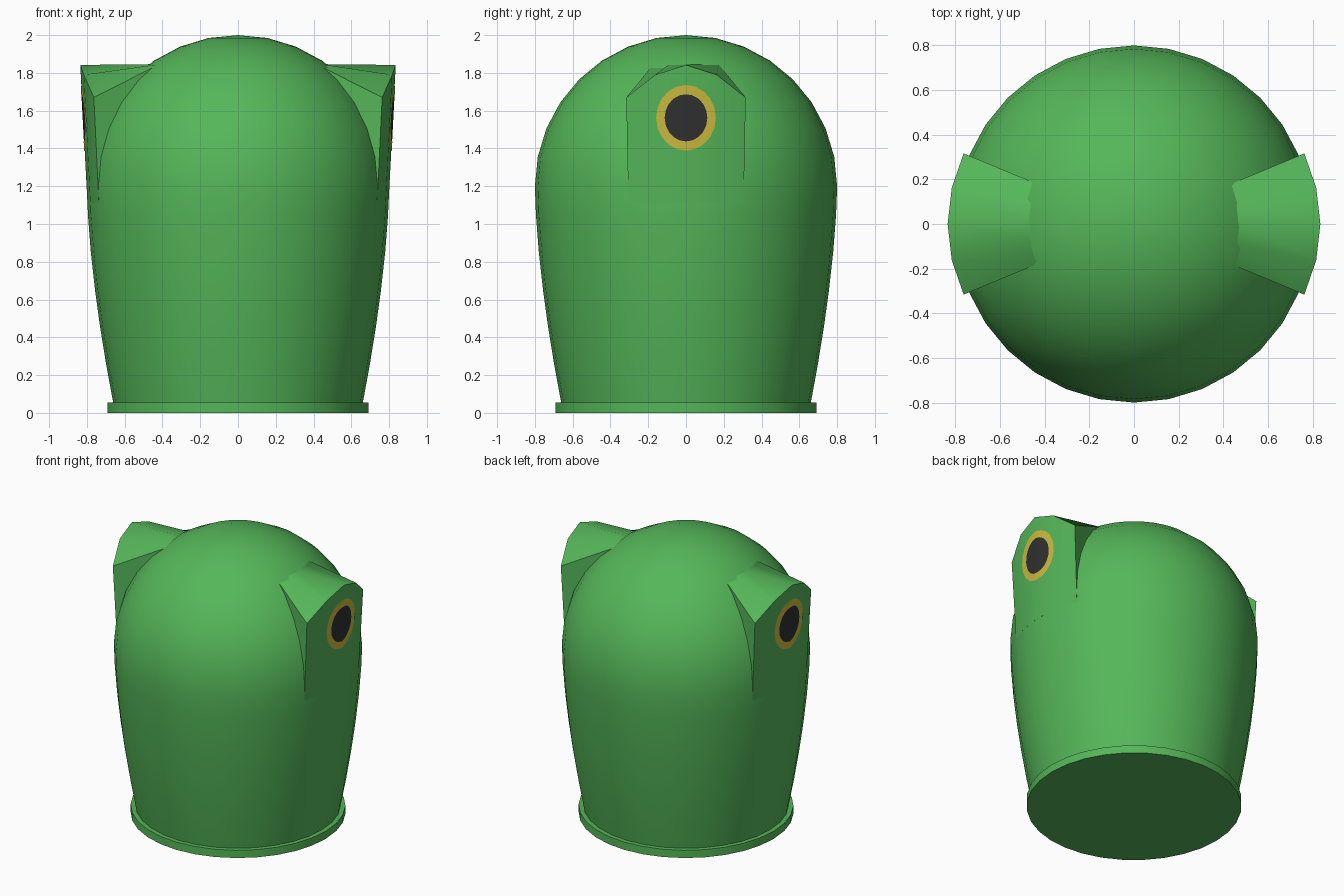
import bpy, bmesh, math

if "Cube" in bpy.data.objects:
    bpy.data.objects.remove(bpy.data.objects["Cube"])

SEG = 32
STEP = 2 * math.pi / SEG


def material(name, color):
    m = bpy.data.materials.new(name)
    m.diffuse_color = color
    m.use_nodes = True
    m.node_tree.nodes["Principled BSDF"].inputs["Base Color"].default_value = m.diffuse_color
    return m


GREEN = material("green", (0.09, 0.47, 0.10, 1))
YELLOW = material("yellow", (0.60, 0.50, 0.05, 1))
BLACK = material("black", (0.03, 0.03, 0.03, 1))


def add_object(name, verts, faces, mat, angle=35, fix_normals=True):
    me = bpy.data.meshes.new(name)
    me.from_pydata(verts, [], faces)
    if fix_normals:
        bm = bmesh.new()
        bm.from_mesh(me)
        bmesh.ops.recalc_face_normals(bm, faces=bm.faces)
        bm.to_mesh(me)
        bm.free()
    me.materials.append(mat)
    ob = bpy.data.objects.new(name, me)
    bpy.context.collection.objects.link(ob)
    bpy.ops.object.select_all(action='DESELECT')
    ob.select_set(True)
    bpy.context.view_layer.objects.active = ob
    bpy.ops.object.shade_smooth_by_angle(angle=math.radians(angle))
    return ob


def lathe(name, profile, mat):
    """Revolve (radius, z) points about z and close both ends."""
    verts = [(r * math.cos(i * STEP), r * math.sin(i * STEP), z)
             for r, z in profile for i in range(SEG)]
    faces = [(k * SEG + i, k * SEG + (i + 1) % SEG,
              (k + 1) * SEG + (i + 1) % SEG, (k + 1) * SEG + i)
             for k in range(len(profile) - 1) for i in range(SEG)]
    last = (len(profile) - 1) * SEG
    faces.append(tuple(range(SEG)))
    top = len(verts)
    verts.append((0, 0, 2.0 if profile[-1][1] > 1 else profile[-1][1]))
    faces += [(last + i, last + (i + 1) % SEG, top) for i in range(SEG)]
    return add_object(name, verts, faces, mat)


# Body: tapering barrel that runs into a hemispherical dome
barrel = [(0.8 - 0.14 * ((1.2 - z) / 1.15) ** 1.6, z)
          for z in (0.04, 0.25, 0.45, 0.65, 0.85, 1.05)]
dome = [(0.8 * math.cos(k * STEP), 1.2 + 0.8 * math.sin(k * STEP)) for k in range(8)]
lathe("body", barrel + dome, GREEN)

# Base rim
lathe("base_rim", [(0.692, 0), (0.692, 0.055)], GREEN)


def hood_radius(z):
    return 0.797 + 0.052 * (z - 1.11)


def hood(name, s):
    verts, faces = [], []
    tops = (1.67, 1.79, 1.842, 1.79, 1.67)
    for k, top in enumerate(tops):
        a = (k - 2) * STEP
        for r, z in ((hood_radius(1.11), 1.11), (hood_radius(top), top),
                     (0.45, 1.846), (0.45, 1.11)):
            verts.append((s * r * math.cos(a), s * r * math.sin(a), z))
    for k in range(4):
        for j in range(4):
            n = (j + 1) % 4
            faces.append((k * 4 + j, k * 4 + n, k * 4 + 4 + n, k * 4 + 4 + j))
    faces += [(0, 1, 2, 3), (16, 17, 18, 19)]
    add_object(name, verts, faces, GREEN)


def oval(s, ry, rz, lift, n=20):
    """Oval outline lying on the faceted outer face of a hood."""
    pts = []
    for i in range(n):
        t = 2 * math.pi * i / n
        y, z = ry * math.cos(t), 1.562 + rz * math.sin(t)
        x = hood_radius(z) - abs(y) * math.tan(STEP / 2) + lift
        pts.append((s * x, s * y, z))
    return pts


# Hood, yellow ring and dark opening on both sides
for side, s in (("right", 1), ("left", -1)):
    hood(side + "_hood", s)
    n = 20
    add_object(side + "_opening_ring",
               oval(s, 0.158, 0.174, 0.003) + oval(s, 0.113, 0.125, 0.003),
               [(i, (i + 1) % n, n + (i + 1) % n, n + i) for i in range(n)],
               YELLOW, fix_normals=False)
    add_object(side + "_opening",
               oval(s, 0.114, 0.126, 0.002) + [(s * (hood_radius(1.562) + 0.002), 0, 1.562)],
               [(i, (i + 1) % n, n) for i in range(n)],
               BLACK, fix_normals=False)
